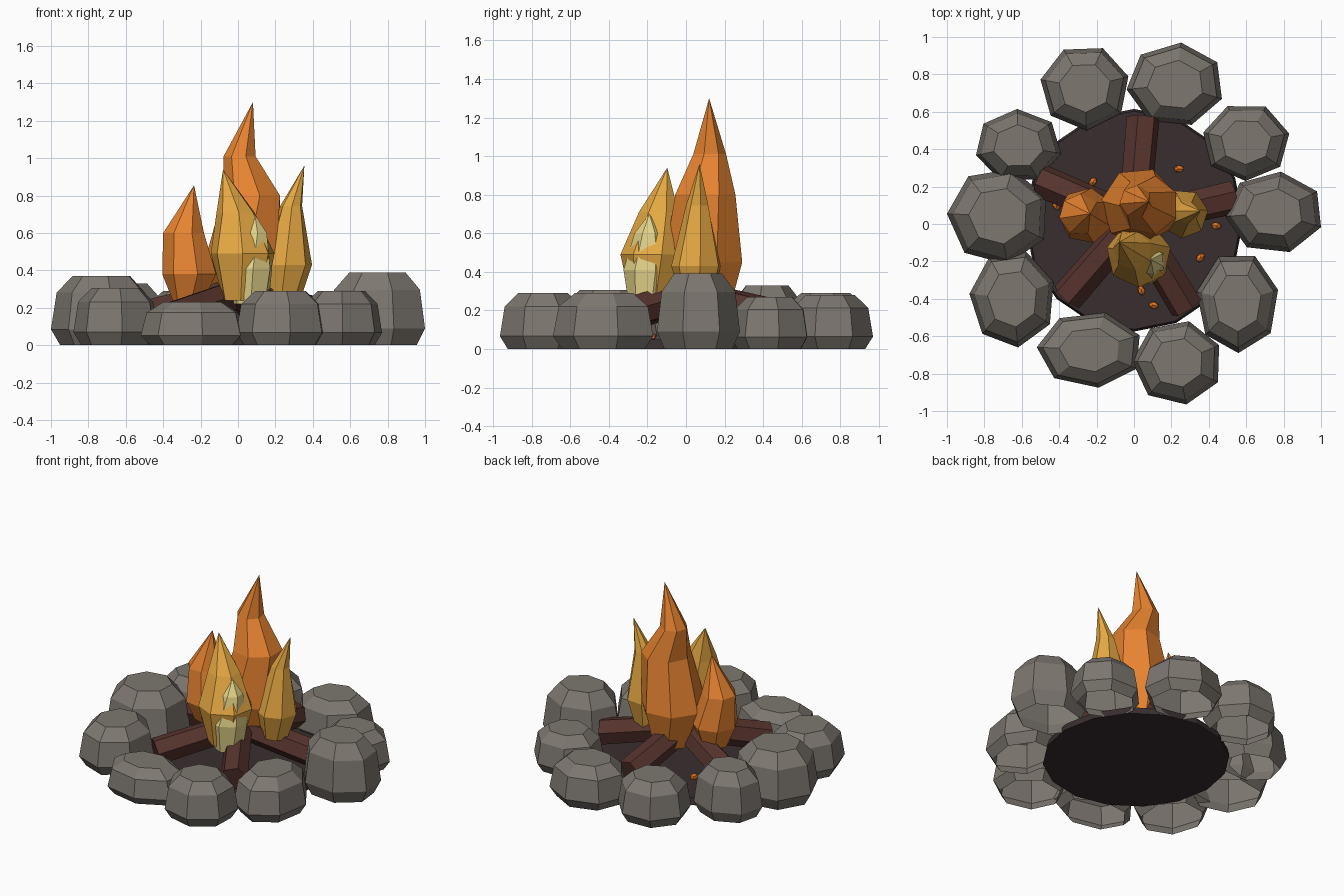
import bpy, bmesh, math
from mathutils import Vector, Matrix

if "Cube" in bpy.data.objects:
    bpy.data.objects.remove(bpy.data.objects["Cube"])


def material(name, rgb):
    m = bpy.data.materials.new(name)
    m.diffuse_color = (*rgb, 1)
    m.use_nodes = True
    m.node_tree.nodes["Principled BSDF"].inputs["Base Color"].default_value = m.diffuse_color
    return m


STONE = material("stone grey", (0.205, 0.185, 0.163))
ASH = material("ash dark", (0.040, 0.027, 0.029))
WOOD = material("charred wood", (0.095, 0.034, 0.026))
ORANGE = material("flame orange", (0.80, 0.23, 0.03))
YELLOW = material("flame yellow", (0.78, 0.39, 0.055))
CREAM = material("flame cream", (0.78, 0.65, 0.25))
EMBER = material("ember orange", (0.80, 0.20, 0.02))


def finish(name, bm, mat):
    bmesh.ops.recalc_face_normals(bm, faces=bm.faces)
    me = bpy.data.meshes.new(name)
    bm.to_mesh(me)
    bm.free()
    me.materials.append(mat)
    ob = bpy.data.objects.new(name, me)
    bpy.context.collection.objects.link(ob)
    return ob


def loft(name, rings, mat, tip=None, base=True):
    """Skin a stack of equal-sided rings; close with a cap or a tip point."""
    bm = bmesh.new()
    loops = [[bm.verts.new(p) for p in ring] for ring in rings]
    n = len(loops[0])
    if base:
        bm.faces.new(loops[0][::-1])
    for a, b in zip(loops, loops[1:]):
        for i in range(n):
            j = (i + 1) % n
            bm.faces.new((a[i], a[j], b[j], b[i]))
    if tip:
        t = bm.verts.new(tip)
        for i in range(n):
            bm.faces.new((loops[-1][i], loops[-1][(i + 1) % n], t))
    else:
        bm.faces.new(loops[-1])
    return finish(name, bm, mat)


def circle(n, phase=0.0):
    return [(math.cos(math.radians(phase) + math.tau * i / n),
             math.sin(math.radians(phase) + math.tau * i / n)) for i in range(n)]


# Ring of seven-sided stones, open underneath: x range, y range, corner phase, height
stones = [
    (-0.50, -0.03, 0.50, 0.94, 15, 0.29),
    (-0.04, 0.47, 0.53, 0.97, 32, 0.28),
    (0.37, 0.83, 0.23, 0.63, 12, 0.27),
    (0.485, 1.00, -0.15, 0.28, 31, 0.39),
    (0.335, 0.77, -0.69, -0.17, 14, 0.29),
    (-0.01, 0.455, -0.965, -0.52, 24, 0.29),
    (-0.52, 0.03, -0.875, -0.475, 22, 0.23),
    (-0.88, -0.43, -0.66, -0.15, 20, 0.305),
    (-1.00, -0.47, -0.215, 0.295, 23, 0.37),
    (-0.845, -0.39, 0.235, 0.615, 40, 0.33),
]
for k, (x0, x1, y0, y1, phase, h) in enumerate(stones):
    pts = circle(7, phase)
    xs, ys = [p[0] for p in pts], [p[1] for p in pts]
    out = [(x0 + (x - min(xs)) / (max(xs) - min(xs)) * (x1 - x0),
            y0 + (y - min(ys)) / (max(ys) - min(ys)) * (y1 - y0)) for x, y in pts]
    cx, cy = sum(p[0] for p in out) / 7, sum(p[1] for p in out) / 7
    rings = [[(cx + (x - cx) * s, cy + (y - cy) * s, z * h) for x, y in out]
             for z, s in ((0, 0.82), (0.23, 1.0), (0.76, 0.89), (1, 0.58))]
    loft(f"stone_{k + 1}", rings, STONE, base=False)

# Ash bed
loft("ash_bed", [[(0.585 * s * x, 0.02 + 0.595 * s * y, z) for x, y in circle(16)]
                 for z, s in ((0, 1.0), (0.05, 0.98))], ASH)

# Five six-sided logs leaning in to the centre
for k in range(5):
    a = math.radians(13 + 72 * k)
    out = Vector((math.cos(a), math.sin(a), 0))
    start = out * 0.03 + Vector((0, 0.02, 0.27))
    end = out * 0.545 + Vector((0, 0.02, 0.15))
    axis = (end - start).normalized()
    side = Vector((-out.y, out.x, 0))
    up = axis.cross(side)
    rings = [[c + side * (r * x) + up * (r * y) for x, y in circle(6, 12)]
             for c, r in ((start, 0.085), (end, 0.09))]
    loft(f"log_{k + 1}", rings, WOOD)


# Flames: rings of (x, y, z, radius), then the tip
def flame(name, mat, rings, tip, phase):
    loft(name, [[(cx + r * x, cy + r * y, z) for x, y in circle(7, phase + 8 * i)]
                for i, (cx, cy, z, r) in enumerate(rings)], mat, tip)


flame("main_flame", ORANGE,
      [(0.03, 0.11, 0.20, 0.13), (0.03, 0.095, 0.45, 0.21),
       (0.08, 0.10, 0.80, 0.16), (0.01, 0.12, 1.01, 0.088)], (0.08, 0.12, 1.30), 10)
flame("left_flame", ORANGE,
      [(-0.26, 0.05, 0.24, 0.09), (-0.255, 0.045, 0.38, 0.15),
       (-0.29, 0.05, 0.60, 0.112)], (-0.235, 0.055, 0.855), 20)
flame("front_flame", YELLOW,
      [(0.03, -0.17, 0.24, 0.115), (0.025, -0.165, 0.49, 0.175),
       (-0.01, -0.14, 0.71, 0.105)], (-0.08, -0.097, 0.94), 5)
flame("right_flame", YELLOW,
      [(0.25, 0.06, 0.25, 0.085), (0.265, 0.055, 0.43, 0.132),
       (0.285, 0.06, 0.745, 0.06)], (0.355, 0.07, 0.96), 0)
flame("inner_flame", CREAM,
      [(0.07, -0.20, 0.22, 0.095), (0.065, -0.20, 0.41, 0.125),
       (0.085, -0.195, 0.60, 0.075)], (0.09, -0.19, 0.70), 12)

# Scattered embers on the ash
embers = [(0.24, 0.295), (-0.22, 0.225), (-0.415, 0.10), (0.44, -0.01),
          (0.355, -0.18), (0.04, -0.355), (0.105, -0.435)]
for k, (x, y) in enumerate(embers):
    bm = bmesh.new()
    bmesh.ops.create_icosphere(bm, subdivisions=1, radius=0.03,
                               matrix=Matrix.Translation((x, y, 0.065))
                               @ Matrix.Rotation(k, 4, 'Z') @ Matrix.Diagonal((1, 0.7, 0.8, 1)))
    finish(f"ember_{k + 1}", bm, EMBER)
